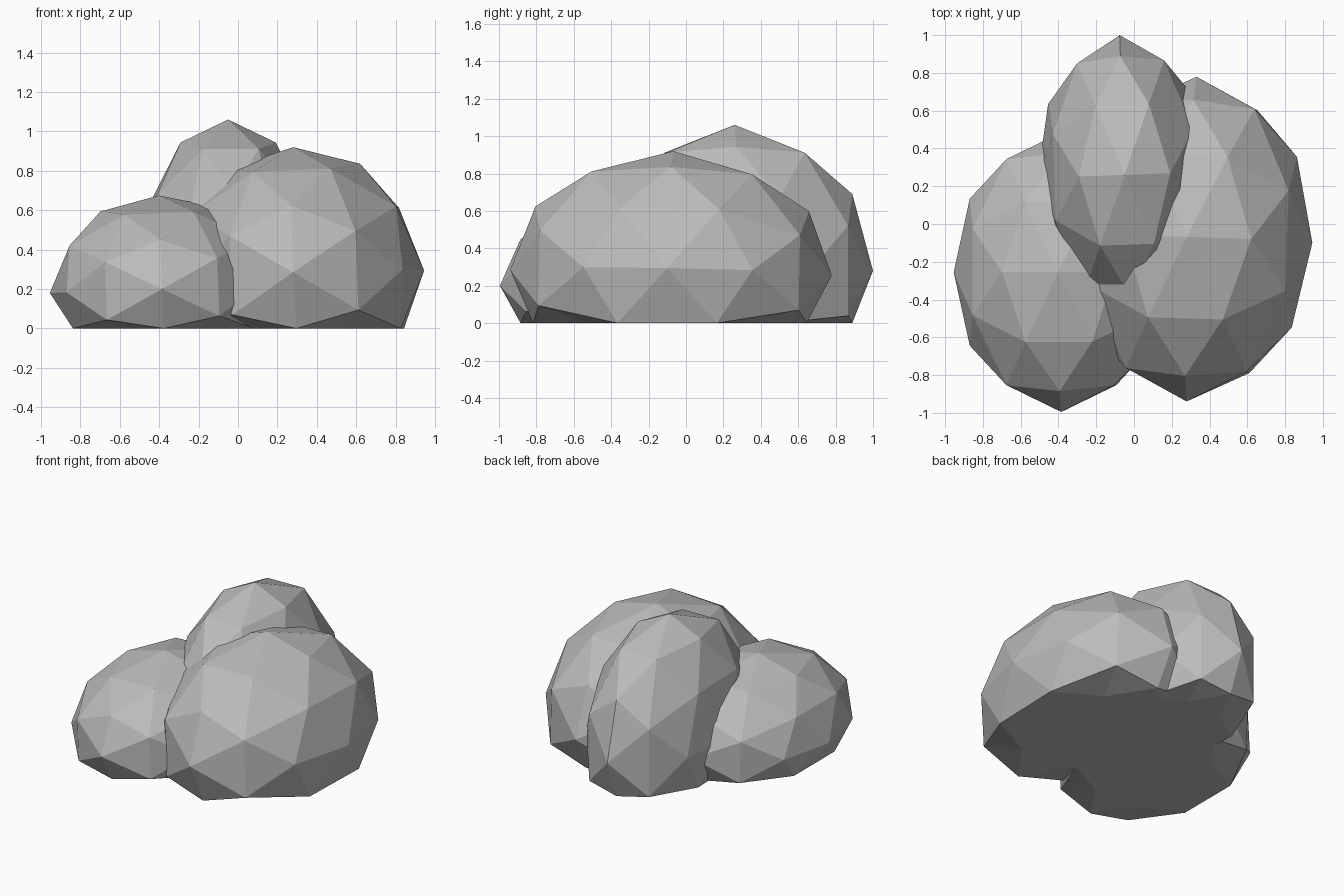
import bpy
import bmesh
from math import radians, sqrt
from mathutils import Euler, Matrix, Vector

cube = bpy.data.objects.get("Cube")
if cube:
    bpy.data.objects.remove(cube, do_unlink=True)

# Single stone grey
grey = (0.5, 0.5, 0.5, 1.0)
stone = bpy.data.materials.new("stone_grey")
stone.use_nodes = True
stone.diffuse_color = grey
shader = stone.node_tree.nodes["Principled BSDF"]
shader.inputs["Base Color"].default_value = grey
shader.inputs["Roughness"].default_value = 0.9


def boulder(name, centre, radii, tilt):
    """Faceted ellipsoid from a golden-rectangle icosahedron, flattened on the ground."""
    bm = bmesh.new()
    phi = (1 + sqrt(5)) / 2
    for a in (-phi, phi):
        for b in (-1, 1):
            for corner in ((a, b, 0), (0, a, b), (b, 0, a)):
                bm.verts.new(corner)
    bmesh.ops.convex_hull(bm, input=bm.verts[:])
    bmesh.ops.subdivide_edges(bm, edges=bm.edges[:], cuts=1, use_grid_fill=True)
    for v in bm.verts:
        v.co.normalize()
    turn = Euler([radians(t) for t in tilt]).to_matrix().to_4x4()
    shape = Matrix.Translation(centre) @ turn @ Matrix.Diagonal(Vector((*radii, 1)))
    bm.transform(shape)

    # Press the underside flat
    for v in bm.verts:
        v.co.z = max(v.co.z, 0)
    bmesh.ops.recalc_face_normals(bm, faces=bm.faces[:])

    mesh = bpy.data.meshes.new(name)
    bm.to_mesh(mesh)
    bm.free()
    mesh.materials.append(stone)
    obj = bpy.data.objects.new(name, mesh)
    bpy.context.scene.collection.objects.link(obj)
    return obj


# Three boulders leaning into each other
boulder("large_boulder", (0.305, -0.08, 0.27), (0.64, 0.86, 0.65), (-1, -2.2, -1.7))
boulder("low_boulder", (-0.385, -0.255, 0.2), (0.57, 0.74, 0.475), (0, -2, 0))
boulder("tall_boulder", (-0.05, 0.26, 0.28), (0.46, 0.74, 0.78), (0, 0, 2))
